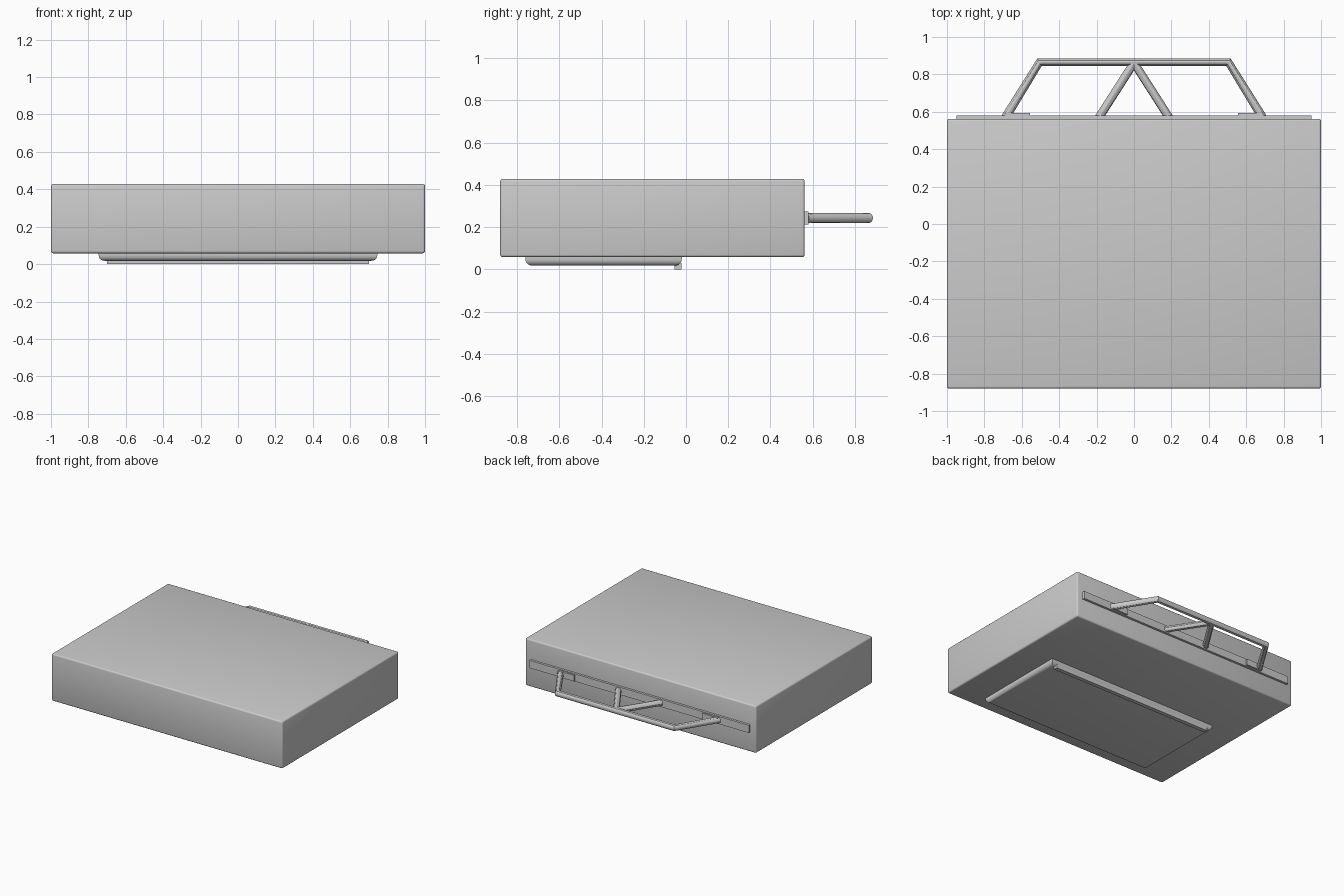
import bpy, bmesh
from mathutils import Vector

if "Cube" in bpy.data.objects:
    bpy.data.objects.remove(bpy.data.objects["Cube"])


def finish(obj):
    bpy.ops.object.select_all(action='DESELECT')
    obj.select_set(True)
    bpy.context.view_layer.objects.active = obj
    bpy.ops.object.shade_smooth_by_angle()


def box(name, lo, hi, bevel=0.0, segments=3, pick=None):
    """Box between two corners; bevels the edges accepted by pick."""
    lo, hi = Vector(lo), Vector(hi)
    bm = bmesh.new()
    bmesh.ops.create_cube(bm, size=1)
    for v in bm.verts:
        v.co = Vector((lo[i] + (v.co[i] + 0.5) * (hi[i] - lo[i]) for i in range(3)))
    if bevel:
        edges = [e for e in bm.edges if pick is None or pick(e)]
        bmesh.ops.bevel(bm, geom=edges, offset=bevel, segments=segments,
                        profile=0.5, affect='EDGES')
    me = bpy.data.meshes.new(name)
    bm.to_mesh(me)
    bm.free()
    obj = bpy.data.objects.new(name, me)
    bpy.context.collection.objects.link(obj)
    finish(obj)
    return obj


def tube(name, points, radius):
    """Round bar following a polyline, with mitred corners."""
    cu = bpy.data.curves.new(name, 'CURVE')
    cu.dimensions = '3D'
    cu.bevel_depth = radius
    cu.bevel_resolution = 4
    cu.use_fill_caps = True
    sp = cu.splines.new('POLY')
    sp.points.add(len(points) - 1)
    for p, co in zip(sp.points, points):
        p.co = (*co, 1)
    obj = bpy.data.objects.new(name, cu)
    bpy.context.collection.objects.link(obj)
    bpy.ops.object.select_all(action='DESELECT')
    obj.select_set(True)
    bpy.context.view_layer.objects.active = obj
    bpy.ops.object.convert(target='MESH')
    finish(bpy.context.view_layer.objects.active)


# main case with softened edges
box("case_body", (-1, -0.88, 0.058), (1, 0.562, 0.428), 0.012)

# underside tray, rounded along its bottom edges
box("bottom_tray", (-0.745, -0.76, 0.018), (0.745, -0.02, 0.07), 0.03, 5,
    lambda e: all(v.co.z < 0.03 for v in e.verts))

# thin lip along the rear of the tray
box("tray_lip", (-0.7, -0.054, 0.0), (0.7, -0.022, 0.03))

# rear mounting rail
HZ = 0.243
box("handle_rail", (-0.95, 0.55, HZ - 0.03), (0.95, 0.58, HZ + 0.03))

# small mounting plates where the handle meets the rail
for side, x0, x1 in (("left", -0.69, -0.555), ("right", 0.555, 0.69)):
    box("handle_plate_" + side, (x0, 0.57, HZ - 0.024), (x1, 0.594, HZ + 0.024))

# carrying handle and its V-shaped brace
tube("handle_bar", [(-0.687, 0.57, HZ), (-0.505, 0.865, HZ),
                    (0.505, 0.865, HZ), (0.687, 0.57, HZ)], 0.0235)
tube("brace_left", [(-0.187, 0.57, HZ), (0, 0.862, HZ)], 0.0225)
tube("brace_right", [(0.187, 0.57, HZ), (0, 0.862, HZ)], 0.0225)
